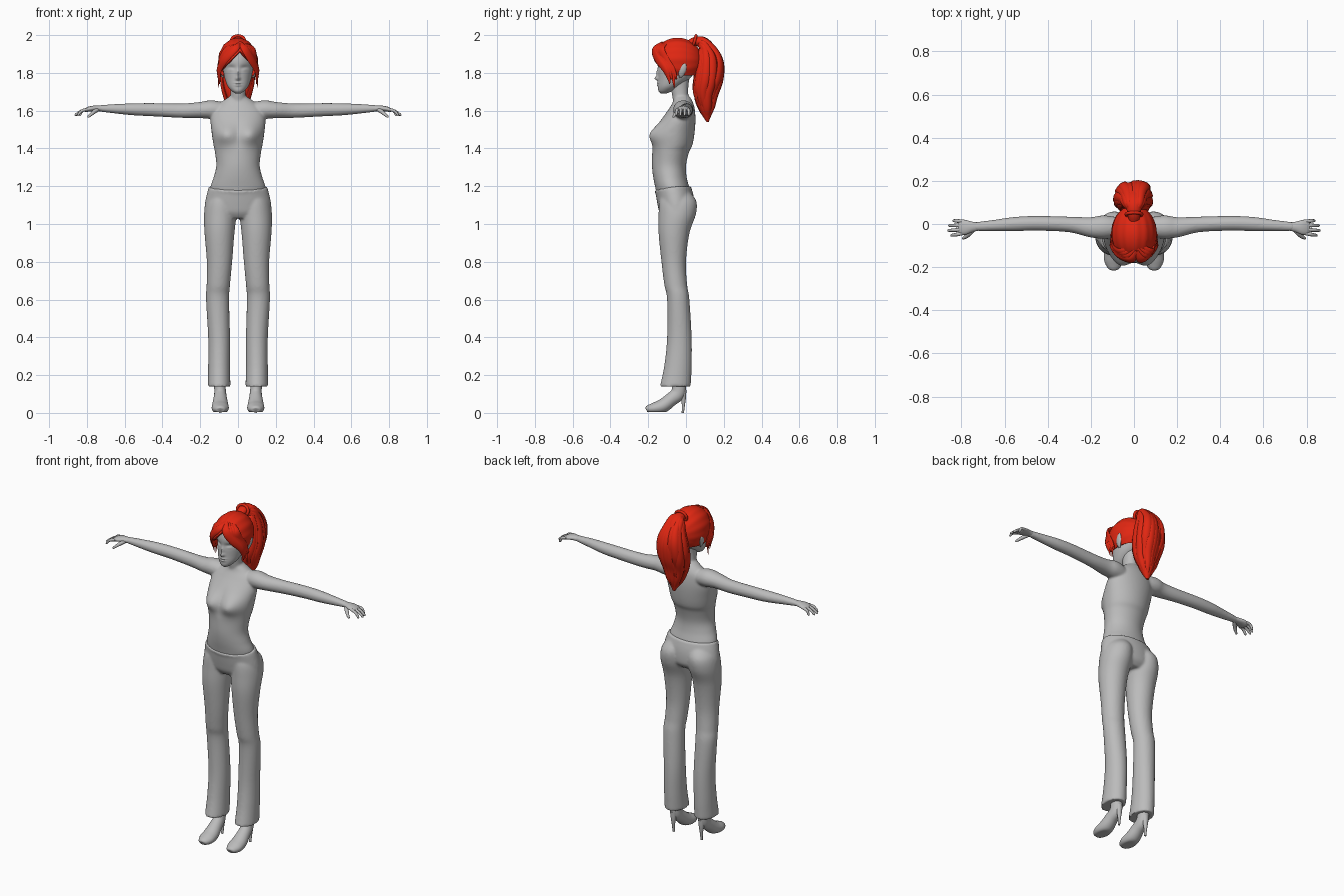
import bpy, bmesh, math, random
from mathutils import Vector, Matrix

random.seed(4)
if "Cube" in bpy.data.objects:
    bpy.data.objects.remove(bpy.data.objects["Cube"])


def material(name, rgb):
    m = bpy.data.materials.new(name)
    m.use_nodes = True
    m.diffuse_color = (*rgb, 1)
    node = next(n for n in m.node_tree.nodes if n.type == 'BSDF_PRINCIPLED')
    node.inputs["Base Color"].default_value = (*rgb, 1)
    node.inputs["Roughness"].default_value = 0.6
    return m


GREY = material("light grey", (0.5, 0.5, 0.5))
RED = material("bright red", (0.75, 0.02, 0.006))


def spline(keys, steps):
    """Catmull-Rom resampling of tuples of any length."""
    out, last = [], len(keys) - 1
    for i in range(last):
        a, b, c, d = (keys[max(0, min(last, i + k))] for k in (-1, 0, 1, 2))
        for s in range(steps):
            t = s / steps
            out.append([q + t / 2 * (r - p + t * (2 * p - 5 * q + 4 * r - u + t * (3 * (q - r) + u - p)))
                        for p, q, r, u in zip(a, b, c, d)])
    return out + [list(keys[-1])]


def loft(bm, rings):
    vs = [[bm.verts.new(p) for p in ring] for ring in rings]
    n = len(vs[0])
    for lo, hi in zip(vs, vs[1:]):
        for i in range(n):
            bm.faces.new((lo[i], lo[(i + 1) % n], hi[(i + 1) % n], hi[i]))
    bm.faces.new(vs[0][::-1])
    bm.faces.new(vs[-1])


def circle(n):
    return [(math.cos(math.tau * i / n), math.sin(math.tau * i / n)) for i in range(n)]


def slices(bm, keys, n=40, steps=6, warp=lambda v: v):
    """Horizontal sections: height, x centre, half width, front y, back y."""
    loft(bm, [[warp(Vector((x + w * c, (f + b) / 2 + (b - f) / 2 * s, z))) for c, s in circle(n)]
              for z, x, w, f, b in spline(keys, steps)])


def limb(bm, keys, hint, n=14, steps=5):
    """Tube along a path: x, y, z, radius across the hint, radius along it."""
    path = spline(keys, steps)
    pts = [Vector(k[:3]) for k in path]
    rings = []
    for i, k in enumerate(path):
        t = (pts[min(i + 1, len(pts) - 1)] - pts[max(i - 1, 0)]).normalized()
        a = (hint(pts[i]) if callable(hint) else Vector(hint)).cross(t).normalized()
        b = t.cross(a)
        rings.append([pts[i] + a * k[3] * c + b * k[4] * s for c, s in circle(n)])
    loft(bm, rings)


def mirror(bm):
    copy = bmesh.ops.duplicate(bm, geom=bm.verts[:] + bm.edges[:] + bm.faces[:])["geom"]
    for v in copy:
        if isinstance(v, bmesh.types.BMVert):
            v.co.x *= -1


def finish(name, bm, mat, voxel=0, shell=0):
    bmesh.ops.recalc_face_normals(bm, faces=bm.faces[:])
    mesh = bpy.data.meshes.new(name)
    bm.to_mesh(mesh)
    bm.free()
    ob = bpy.data.objects.new(name, mesh)
    bpy.context.collection.objects.link(ob)
    mesh.materials.append(mat)
    bpy.ops.object.select_all(action='DESELECT')
    ob.select_set(True)
    bpy.context.view_layer.objects.active = ob
    if voxel:
        m = ob.modifiers.new("fuse", 'REMESH')
        m.mode, m.voxel_size = 'VOXEL', voxel
        m = ob.modifiers.new("soften", 'SMOOTH')
        m.factor, m.iterations = 0.5, 5
    if shell:
        m = ob.modifiers.new("shell", 'SOLIDIFY')
        m.thickness, m.offset = shell, -1
    for m in list(ob.modifiers):
        bpy.ops.object.modifier_apply(modifier=m.name)
    bpy.ops.object.shade_smooth_by_angle(angle=math.radians(50))
    return ob


def bump(v, x, z, sx, sz):
    return math.exp(-((abs(v.x) - x) / sx) ** 2 - ((v.z - z) / sz) ** 2)


# Upper body: arms, torso and neck fused together
def bust(v):
    if v.y < -0.07:
        v.y -= 0.042 * bump(v, 0.068, 1.475, 0.06, 0.055)
    return v


bm = bmesh.new()
limb(bm, [(.07, -.015, 1.595, .045, .045), (.14, -.014, 1.605, .054, .05), (.2, -.015, 1.603, .047, .043),
          (.3, -.002, 1.6, .036, .038), (.45, .003, 1.605, .034, .035), (.55, 0, 1.607, .033, .032),
          (.65, -.007, 1.61, .026, .025), (.74, -.012, 1.612, .02, .016)], (0, 0, 1), 24)
mirror(bm)
slices(bm, [(1.13, 0, .14, -.15, .03), (1.19, 0, .147, -.162, .018), (1.25, 0, .128, -.174, .003),
            (1.31, 0, .115, -.18, 0), (1.38, 0, .122, -.178, .016), (1.42, 0, .13, -.172, .034),
            (1.48, 0, .139, -.16, .045), (1.55, 0, .145, -.13, .05), (1.61, 0, .13, -.09, .046),
            (1.645, 0, .09, -.07, .036), (1.675, 0, .045, -.065, .02)], 56, warp=bust)
slices(bm, [(1.6, 0, .05, -.06, .03), (1.66, 0, .042, -.07, .015), (1.72, 0, .04, -.08, .012),
            (1.78, 0, .045, -.09, .02)])
finish("upper_body", bm, GREY, voxel=0.006)


# Trousers: pelvis and both legs fused, with a dipped waistband
def waist(v):
    if v.z > 1.18:
        v.z += 0.2 * min(0, v.y + 0.06)
    return v


bm = bmesh.new()
slices(bm, [(.14, .1, .06, -.138, .025), (.25, .1, .058, -.115, .03), (.4, .1, .058, -.1, .03),
            (.6, .108, .061, -.1, .018), (.68, .104, .062, -.115, .006), (.8, .098, .067, -.13, 0),
            (.95, .098, .079, -.145, .018), (1.05, .094, .086, -.145, .052), (1.12, .088, .08, -.142, .055),
            (1.17, .075, .06, -.13, .02)])
mirror(bm)
slices(bm, [(1.03, 0, .12, -.12, .015), (1.06, 0, .172, -.14, .04), (1.1, 0, .176, -.15, .045),
            (1.15, 0, .167, -.159, .04), (1.2, 0, .154, -.167, .026)], 56, warp=waist)
finish("trousers", bm, GREY, voxel=0.007)

# Hands with bent fingers
bm = bmesh.new()
up = (0, 0, 1)
limb(bm, [(.72, -.012, 1.611, .019, .015), (.75, -.013, 1.612, .024, .015), (.78, -.015, 1.61, .034, .014),
          (.805, -.015, 1.604, .034, .011), (.815, -.015, 1.602, .02, .006)], up, 20)
for i, reach in enumerate((.84, .86, .863, .85)):
    y = .013 - .019 * i
    limb(bm, [(.795, y, 1.607, .008, .008), (.82, y * 1.1, 1.602, .0085, .008),
              ((.82 + reach) / 2, y * 1.15, 1.592, .0075, .007), (reach - .004, y * 1.2, 1.578, .006, .006),
              (reach, y * 1.2, 1.573, .002, .002)], up, 10)
limb(bm, [(.74, -.02, 1.608, .011, .011), (.76, -.042, 1.595, .011, .011), (.778, -.058, 1.58, .009, .008),
          (.792, -.066, 1.568, .006, .006), (.796, -.068, 1.565, .002, .002)], up, 10)
mirror(bm)
finish("hands", bm, GREY)

# High-heeled shoes with flat soles
bm = bmesh.new()
side = (1, 0, 0)
limb(bm, [(.094, -.212, .018, .006, .01), (.094, -.205, .02, .018, .027), (.094, -.17, .024, .03, .044),
          (.094, -.125, .036, .037, .044), (.094, -.08, .07, .036, .037), (.094, -.045, .1, .038, .032),
          (.096, -.036, .14, .036, .03), (.097, -.035, .19, .034, .03)], side, 24)
for v in bm.verts:
    v.co.z = max(v.co.z, 0.004)
limb(bm, [(.094, -.018, .12, .02, .02), (.094, -.014, .08, .014, .015), (.094, -.014, .04, .008, .009),
          (.094, -.017, 0, .006, .007)], side)
mirror(bm)
finish("shoes", bm, GREY)


# Head with sculpted face
def face(v):
    if v.y < -0.06:
        v.y += 0.010 * bump(v, .036, 1.825, .022, .014)
        v.y -= 0.006 * bump(v, .036, 1.818, .015, .008)
        v.y -= 0.010 * bump(v, 0, 1.795, .009, .025) + 0.016 * bump(v, 0, 1.77, .011, .010)
        v.y -= 0.006 * (bump(v, 0, 1.747, .018, .005) + bump(v, 0, 1.735, .015, .006))
        v.y += 0.003 * bump(v, 0, 1.741, .02, .002)
    return v


bm = bmesh.new()
slices(bm, [(1.692, 0, .015, -.135, -.1), (1.705, 0, .034, -.146, -.07), (1.73, 0, .055, -.148, -.03),
            (1.77, 0, .07, -.147, .02), (1.82, 0, .08, -.148, .055), (1.87, 0, .085, -.15, .07),
            (1.92, 0, .075, -.135, .06), (1.955, 0, .05, -.1, .03), (1.97, 0, .015, -.06, -.01)], 96, 10, face)
finish("head", bm, GREY)

bm = bmesh.new()
limb(bm, [(.078, -.03, 1.775, .006, .004), (.086, -.026, 1.79, .014, .007), (.093, -.02, 1.815, .02, .008),
          (.097, -.01, 1.838, .014, .006), (.098, -.005, 1.85, .003, .002)], side)
mirror(bm)
finish("ears", bm, GREY)

# Hair cap: grooved shell, cut open around the parted face and along the nape
bm = bmesh.new()
bmesh.ops.create_uvsphere(bm, u_segments=72, v_segments=40, radius=1)
for v in bm.verts:
    groove = 1 + 0.012 * math.sin(14 * math.atan2(v.co.x, v.co.z + 0.001)) * (1 - v.co.y ** 2)
    v.co = Vector((v.co.x * .105, v.co.y * .133, v.co.z * .125)) * groove + Vector((0, -.045, 1.86))
part = Vector((.01, 0, 1.915))
cuts = [(part, (1, 0, -1)), (part, (1, 0, 1)), ((0, -.07, 0), (0, 1, 0)), ((0, 0, 1.785), (0, 0, 1))]
for co, no in cuts:
    bmesh.ops.bisect_plane(bm, geom=bm.verts[:] + bm.edges[:] + bm.faces[:], plane_co=co, plane_no=no)
gone = []
for f in bm.faces:
    c = f.calc_center_median()
    opening = c.y < -.07 and c.z < part.z - abs(c.x - part.x)
    if opening or c.z < 1.785:
        gone.append(f)
bmesh.ops.delete(bm, geom=gone, context='FACES')
finish("hair_cap", bm, RED, shell=0.014)


# Fringe locks swept from the parting to pointed side strands
def from_head(p):
    return p - Vector((0, -.045, 1.85))


bm = bmesh.new()
for s in (-1, 1):
    for j in range(4):
        d, drop = j * .012, (1.74, 1.765, 1.72, 1.78)[j]
        limb(bm, [(.012, -.125 + d, 1.962, .008, .004), (.01 + s * (.025 + d), -.166 + d, 1.93, .022, .009),
                  (s * (.068 + d / 2), -.150 + d, 1.875, .024, .01), (s * .098, -.112 + d, 1.82, .019, .009),
                  (s * .1, -.092 + d, 1.775, .011, .006), (s * (.098 + d / 3), -.086 + d, drop, .002, .001)],
             from_head, 10)
finish("fringe", bm, RED)

# Ponytail: solid core covered in tapered locks
core = [(0, .02, 1.955, .02, .025), (0, .05, 1.967, .024, .03), (0, .09, 1.957, .034, .04),
        (0, .12, 1.91, .045, .052), (0, .13, 1.84, .058, .068), (0, .122, 1.75, .06, .075),
        (0, .105, 1.67, .052, .062), (0, .108, 1.6, .034, .04), (0, .115, 1.54, .006, .008)]
bm = bmesh.new()
limb(bm, core, side, 24)


def from_core(p):
    return Vector((p.x, p.y - .1, .25 * (p.z - 1.8)))


for i in range(22):
    a = math.tau * i / 22
    keys = [(0, .045, 1.968, .008, .006)]
    flare, lift = random.uniform(.85, 1.15), random.uniform(0, .07)
    thick = (.014, .021, .025, .025, .021, .015, .002)
    for (x, y, z, depth, width), r in zip(core[2:], thick):
        w = max(0, min(1, (1.965 - z) / .06))
        off = math.sin(a) * depth * flare
        tip = lift * (1.96 - z) / .42
        keys.append((math.cos(a) * width * (flare + tip), y + off * w, z + off * (1 - w) * .8 + tip, r, r * .55))
    limb(bm, keys, from_core, 8)
finish("ponytail", bm, RED)

# Hair tie
bm = bmesh.new()
loop = [(.036 * c, .045 + .008 * s, 1.967 + .03 * s) for c, s in circle(24)]
for p in loop:
    bmesh.ops.create_uvsphere(bm, u_segments=10, v_segments=6, radius=.009, matrix=Matrix.Translation(p))
finish("hair_tie", bm, RED, voxel=0.003)
